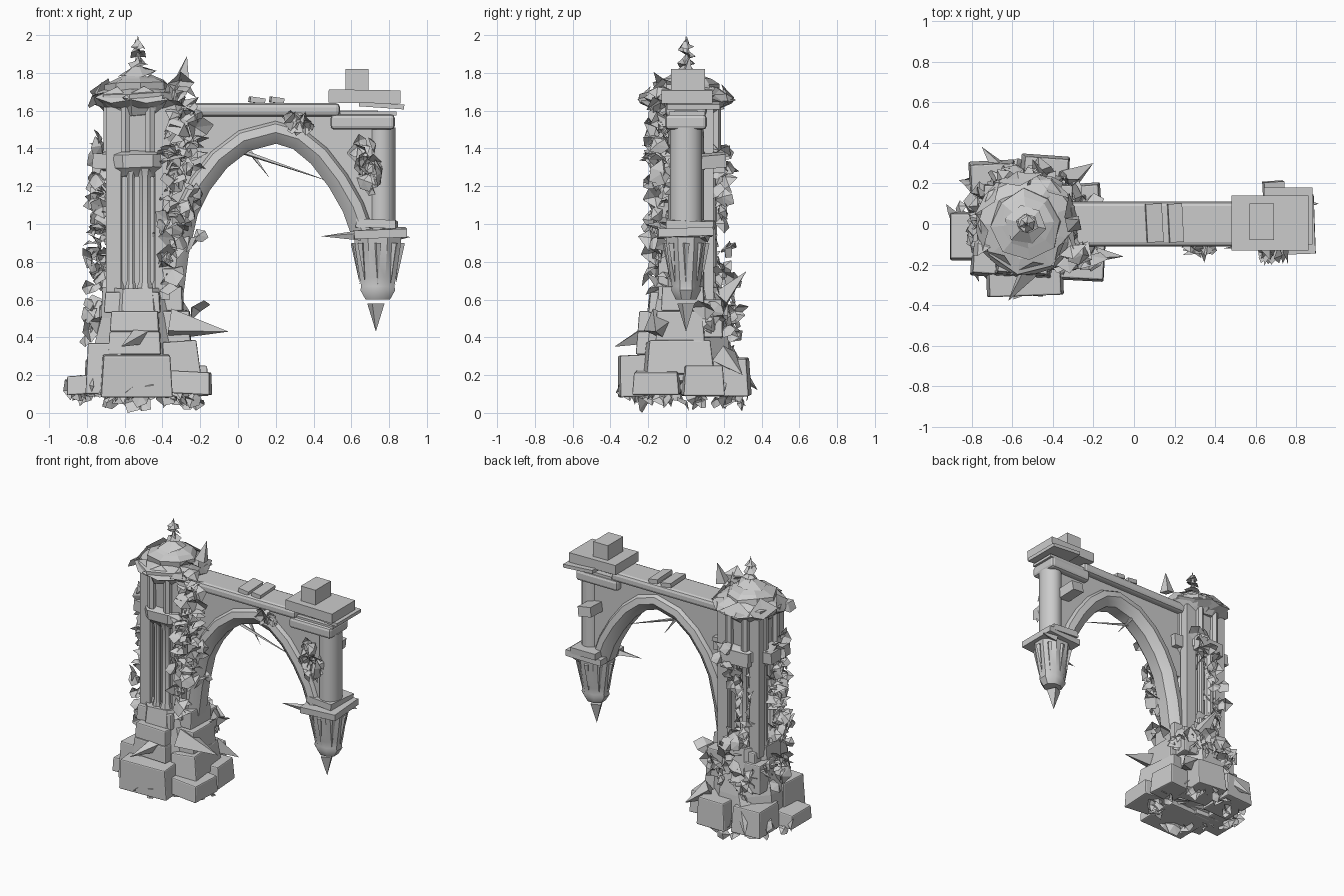
import bpy, bmesh, math, random
from mathutils import Vector, Euler

if "Cube" in bpy.data.objects:
    bpy.data.objects.remove(bpy.data.objects["Cube"])
random.seed(7)
PX = -0.53  # pillar axis
CX = 0.75   # hanging column axis


def make(name, verts, faces, smooth=False):
    me = bpy.data.meshes.new(name)
    me.from_pydata([tuple(v) for v in verts], [], faces)
    bm = bmesh.new()
    bm.from_mesh(me)
    bmesh.ops.recalc_face_normals(bm, faces=bm.faces)
    bm.to_mesh(me)
    bm.free()
    ob = bpy.data.objects.new(name, me)
    bpy.context.collection.objects.link(ob)
    if smooth:
        bpy.context.view_layer.objects.active = ob
        ob.select_set(True)
        bpy.ops.object.shade_smooth_by_angle(angle=math.radians(40))
        ob.select_set(False)
    return ob


def box(name, x0, x1, y0, y1, z0, z1, taper=1.0, rot=(0, 0, 0), bevel=0.0):
    c = Vector(((x0 + x1) / 2, (y0 + y1) / 2, (z0 + z1) / 2))
    h = Vector((x1 - x0, y1 - y0, z1 - z0)) / 2
    e = Euler([math.radians(a) for a in rot])
    vs = []
    for sz in (-1, 1):
        t = taper if sz > 0 else 1
        for sx, sy in ((-1, -1), (1, -1), (1, 1), (-1, 1)):
            v = Vector((sx * h.x * t, sy * h.y * t, sz * h.z))
            v.rotate(e)
            vs.append(c + v)
    ob = make(name, vs, [(0, 1, 2, 3), (4, 5, 6, 7), (0, 1, 5, 4), (1, 2, 6, 5), (2, 3, 7, 6), (3, 0, 4, 7)])
    if bevel:
        m = ob.modifiers.new("worn_edges", 'BEVEL')
        m.width, m.segments = bevel, 2
    return ob


def lathe(name, cx, cy, prof, n=8, jitter=0.0, turn=0.5, sy=1.0, smooth=True):
    vs, fs = [], []
    for r, z in prof:
        for i in range(n):
            a = 2 * math.pi * (i + turn) / n
            q = r * (1 + random.uniform(-jitter, jitter))
            vs.append((cx + q * math.cos(a), cy + sy * q * math.sin(a), z + random.uniform(-jitter, jitter) * 0.15))
    for k in range(len(prof) - 1):
        for i in range(n):
            j = (i + 1) % n
            fs.append((k * n + i, k * n + j, k * n + n + j, k * n + n + i))
    fs += [tuple(range(n)), tuple(range(len(vs) - n, len(vs)))]
    return make(name, vs, fs, smooth)


def shard(name, base, tip, r):
    base, tip = Vector(base), Vector(tip)
    q = (tip - base).to_track_quat('Z', 'Y')
    vs = [base + q @ Vector((r * math.cos(a), r * math.sin(a), 0)) for a in (0.4, 1.97, 3.54, 5.1)] + [tip]
    return make(name, vs, [(0, 1, 4), (1, 2, 4), (2, 3, 4), (3, 0, 4), (0, 1, 2, 3)])


# cupped, folded leaves scattered along a path of (x, y, z)
def leaves(name, path, count, spread, size):
    vs, fs = [], []
    pts = [Vector(p) for p in path]
    for i in range(count):
        t = (i + random.random()) / count * (len(pts) - 1)
        k = min(int(t), len(pts) - 2)
        c = pts[k].lerp(pts[k + 1], t - k)
        c = c + Vector([random.uniform(-spread, spread) for _ in range(3)])
        s = size * random.uniform(0.6, 1.2)
        e = Euler([random.uniform(-1, 1) * a for a in (1.6, 1.2, 3.14)])
        b = len(vs)
        for p in ((0, 0, .25), (.6, -.35, 0), (.45, .45, -.1), (-.15, .75, -.25), (-.55, .3, 0), (-.4, -.5, -.1)):
            v = Vector(p) * s
            v.rotate(e)
            w = c + v
            w.z = max(w.z, 0)
            vs.append(w)
        fs += [(b, b + 1 + j, b + 1 + (j + 1) % 5) for j in range(5)]
    me = bpy.data.meshes.new(name)
    me.from_pydata([tuple(v) for v in vs], [], fs)
    bpy.context.collection.objects.link(bpy.data.objects.new(name, me))


# plinth stones
lathe("plinth_core", PX, 0, [(.12, .14), (.27, .17), (.26, .33), (.22, .5), (.2, .66)], 8, .05, smooth=False)
for b in ((-.73, -.35, -.36, -.05, .09, .31, .93, (3, 0, 2)), (-.37, -.14, -.28, -.03, .1, .22, .92, (0, 3, -3)),
          (-.36, -.16, -.02, .2, .09, .25, .9, (0, 0, 4)), (-.56, -.32, .08, .34, .09, .29, .9, (0, 2, -4)),
          (-.81, -.58, .05, .31, .09, .28, .92, (2, 0, 3)), (-.91, -.7, -.18, .06, .1, .2, .92, (0, -4, 0)),
          (-.8, -.6, -.26, -.02, .1, .37, .88, (0, 0, -4)), (-.42, -.22, -.22, .14, .2, .38, .9, (0, -4, 6))):
    box("plinth_stone", *b, bevel=.008)
# stepped upper plinth
for b in ((-.68, -.4, -.26, .1, .31, .43), (-.67, -.41, -.25, .08, .43, .54), (-.7, -.4, -.19, .17, .53, .64),
          (-.74, -.56, -.05, .2, .36, .57), (-.5, -.3, 0, .2, .4, .6), (-.42, -.29, -.13, .1, .54, .67),
          (-.45, -.25, -.16, .1, .36, .54)):
    box("plinth_course", *b, taper=.95, rot=(0, 0, random.uniform(-4, 4)), bevel=.008)

# clustered pillar shaft
box("shaft_core", PX - .12, PX + .12, -.11, .11, .6, 1.62)
for i in range(12):
    a = math.radians(30 * i + 15)
    r = .022 if i % 3 else .032
    lathe("shaft_colonette", PX + .145 * math.cos(a), .14 * math.sin(a),
          [(r * 1.5, .63), (r * 1.4, .67), (r, .7), (r, 1.24), (r * 1.5, 1.29)], 8)
for sx in (-1, 1):
    for sy in (-1, 1):
        x, y = PX + sx * .13, sy * .11
        box("corner_buttress", x - .04, x + .04, y - .035, y + .035, .6, 1.62)
# moulded band and upper stage
lathe("shaft_band", PX, 0, [(.17, 1.25), (.2, 1.29), (.21, 1.3), (.21, 1.37), (.17, 1.39)], 8, .03, sy=.95)
box("band_block", -.42, -.29, -.1, .1, 1.29, 1.38, rot=(0, 4, 0))
box("band_block", -.77, -.63, -.12, .1, 1.29, 1.37, rot=(0, 5, 0))
box("back_band_block", -.64, -.42, .12, .2, 1.27, 1.37, rot=(3, 0, 3))
lathe("upper_stage", PX, 0, [(.15, 1.37), (.165, 1.62)], 8)
for i in range(8):
    a = math.radians(45 * i + 22.5)
    lathe("upper_post", PX + .17 * math.cos(a), .17 * math.sin(a), [(.028, 1.38), (.028, 1.62)], 6)

# broken flared cap: low tiers with curled petals
lathe("cap_flare", PX, 0, [(.17, 1.58), (.2, 1.62), (.245, 1.66), (.235, 1.69), (.17, 1.72)], 9, .08, smooth=False)
lathe("cap_top", PX, 0, [(.17, 1.7), (.17, 1.745), (.13, 1.77), (.07, 1.79)], 8, .08, 0.1, smooth=False)
for i in range(8):
    a = math.radians(45 * i + 10)
    d = Vector((math.cos(a), math.sin(a), 0))
    t = Vector((-d.y, d.x, 0))
    c = Vector((PX, 0, 0))
    w = random.uniform(.09, .13)
    z = random.uniform(1.68, 1.76)
    make("cap_petal", [c + d * .15 - t * .05 + Vector((0, 0, 1.6)), c + d * .15 + t * .05 + Vector((0, 0, 1.6)),
                       c + d * .235 + t * w + Vector((0, 0, z - .05)), c + d * .19 + Vector((0, 0, z + .02)),
                       c + d * .235 - t * w + Vector((0, 0, 1.67)), c + d * .25 + Vector((0, 0, 1.64))],
         [(0, 1, 5), (1, 2, 5), (2, 3, 5), (3, 4, 5), (4, 0, 5)])
# leafy finial
for r, z, h in ((.1, 1.79, .05), (.055, 1.84, .05), (.05, 1.9, .04), (.04, 1.94, .03)):
    lathe("finial_tier", PX, 0, [(r, z), (r * .35, z + h * .6), (.006, z + h)], 6, .15, random.random(), smooth=False)
shard("finial_tip", (PX, 0, 1.93), (PX, 0, 2.0), .015)

# arch rib swept along the opening, wall above it
arch = [(-.35, .62), (-.32, .85), (-.27, 1.07), (-.2, 1.21), (-.1, 1.34), (.03, 1.44), (.2, 1.485),
        (.32, 1.45), (.43, 1.36), (.53, 1.23), (.61, 1.09), (.66, .95)]
sect = [(.06, -.06), (.045, -.085), (0, -.095), (-.03, -.075), (-.06, -.045),
        (-.06, .045), (-.03, .075), (0, .095), (.045, .085), (.06, .06)]
vs, fs, m = [], [], len(sect)
for i, (x, z) in enumerate(arch):
    a, b = Vector(arch[max(i - 1, 0)]), Vector(arch[min(i + 1, len(arch) - 1)])
    d = (b - a).normalized()
    vs += [(x - d.y * u, y, z + d.x * u) for u, y in sect]
    if i:
        o = (i - 1) * m
        fs += [(o + j, o + (j + 1) % m, o + m + (j + 1) % m, o + m + j) for j in range(m)]
fs += [tuple(range(m)), tuple(range(len(vs) - m, len(vs)))]
make("arch_rib", vs, fs, True)
wall = arch[2:] + [(.74, .95), (.74, 1.6), (-.45, 1.6), (-.45, 1.07)]
n = len(wall)
make("spandrel_wall", [(x, y, z) for y in (-.06, .06) for x, z in wall],
     [tuple(range(n)), tuple(range(n, 2 * n))] + [(i, (i + 1) % n, n + (i + 1) % n, n + i) for i in range(n)])
box("coping_beam", -.4, .54, -.11, .11, 1.57, 1.64, bevel=.022)
for x, w in ((.06, .08), (.17, .07)):
    box("loose_coping_slab", x, x + w, -.09, .1, 1.64, 1.67, rot=(0, 8, 3))
# dangling roots under the arch
for p, q in (((0, -.03, 1.39), (.5, 0, 1.22)), ((.05, .04, 1.4), (.17, .02, 1.24)), ((.45, 0, 1.27), (.62, -.02, .98))):
    shard("hanging_root", p, q, .014)

# hanging column with its cap and pendant
lathe("hanging_column", .76, 0, [(.075, .94), (.075, 1.51)], 16, sy=1.15)
box("column_capital", .49, .83, -.11, .11, 1.5, 1.58, bevel=.02)
box("capital_neck", .54, .84, -.09, .1, 1.575, 1.595)
box("capital_slab", .48, .86, -.13, .14, 1.64, 1.71, rot=(0, .8, 0))
box("capital_slab_lower", .64, .88, -.1, .18, 1.615, 1.64, rot=(0, 4, 0))
box("top_block", .57, .69, -.08, .1, 1.71, 1.82)
box("corbel_slab", .61, .89, -.15, .14, .93, .975, rot=(2, -2, 2))
box("corbel_slab_upper", .63, .84, -.1, .15, .975, 1.02, rot=(-2, 2, -3))
lathe("pendant", CX - .01, 0, [(.135, .93), (.13, .88), (.105, .72), (.095, .67), (.1, .65), (.07, .6)], 8, sy=.85)
for i in range(8):
    a = math.radians(45 * i)
    x, y = math.cos(a), math.sin(a) * .85
    shard("pendant_petal", (CX - .01 + .125 * x, .125 * y, .9), (CX - .01 + .095 * x, .095 * y, .68), .02)
shard("pendant_spike", (.73, 0, .58), (.73, 0, .43), .05)
shard("corbel_splinter", (.65, -.1, .94), (.44, -.12, .935), .03)
shard("corbel_splinter", (.8, .1, .94), (.91, .1, .93), .04)

# large splinters around the pillar
for p, q, r in (((-.36, -.14, .47), (-.05, -.16, .43), .09), ((-.5, -.2, .42), (-.62, -.38, .35), .06),
                ((-.45, .18, .6), (-.5, .32, .75), .06), ((-.3, 0, 1.75), (-.27, .02, 1.89), .05),
                ((-.6, .2, .3), (-.75, .38, .12), .07), ((-.34, .2, .3), (-.2, .3, .2), .07)):
    shard("stone_splinter", p, q, r)
# broken underside of the plinth
for i in range(9):
    a = i * .7
    x, y = math.cos(a), math.sin(a)
    shard("underside_splinter", (PX + .06 * x, .06 * y, .2), (PX + .3 * x, .28 * y, .09), .08)

# ivy strands: left, right, front and back of the pillar
leaves("ivy_left", [(-.75, .03, .42), (-.73, -.06, .8), (-.72, -.02, 1.1), (-.71, -.04, 1.4)], 70, .06, .085)
leaves("ivy_right", [(-.37, -.14, .7), (-.35, -.14, 1.1), (-.33, -.14, 1.4), (-.28, -.11, 1.75)], 65, .055, .1)
leaves("ivy_front_side", [(-.24, -.12, .92), (-.25, -.14, 1.3), (-.25, -.13, 1.6)], 22, .05, .1)
leaves("ivy_back", [(-.66, .18, .35), (-.5, .2, .6), (-.62, .16, 1), (-.45, .17, 1.4)], 60, .06, .08)
leaves("ivy_plinth", [(-.76, .1, .5), (-.6, .22, .45), (-.38, .2, .5), (-.28, .05, .5)], 50, .07, .09)
leaves("ivy_cap", [(-.73, -.1, 1.63), (-.5, .19, 1.66), (-.32, .05, 1.7)], 14, .04, .08)
leaves("ivy_arch", [(.28, -.11, 1.55), (.38, -.12, 1.5)], 10, .035, .085)
leaves("ivy_column", [(.67, -.12, 1.4), (.73, -.12, 1.2)], 20, .05, .09)
box("column_back_stone", .64, .74, .06, .21, 1.3, 1.37, rot=(5, 8, 4))
# rubble chips round the foot
ring = [(PX + .31 * math.cos(a * .785), .28 * math.sin(a * .785), .11) for a in range(9)]
leaves("foot_rubble", ring, 50, .06, .08)
